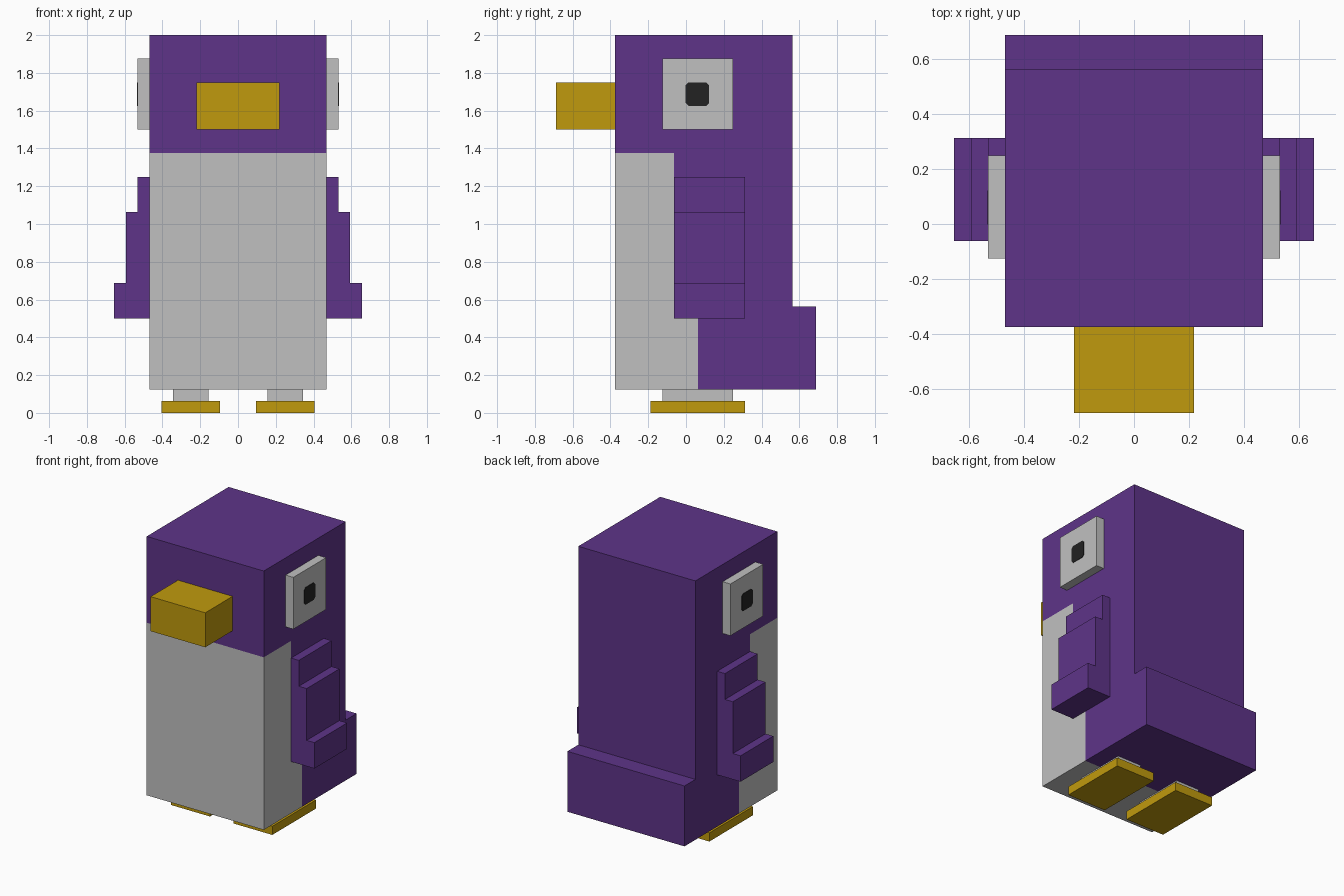
import bpy, bmesh
from mathutils import Vector

cube = bpy.data.objects.get("Cube")
if cube:
    bpy.data.objects.remove(cube, do_unlink=True)


def material(name, rgb):
    m = bpy.data.materials.new(name)
    m.use_nodes = True
    m.diffuse_color = (*rgb, 1)
    m.node_tree.nodes["Principled BSDF"].inputs["Base Color"].default_value = (*rgb, 1)
    return m


PURPLE = material("purple", (0.112, 0.034, 0.25))
GREY = material("light grey", (0.527, 0.527, 0.527))
GOLD = material("gold", (0.527, 0.323, 0.004))
BLACK = material("black", (0.016, 0.016, 0.016))


def finish(name, bm, *mats):
    bmesh.ops.recalc_face_normals(bm, faces=bm.faces)
    mesh = bpy.data.meshes.new(name)
    bm.to_mesh(mesh)
    bm.free()
    for m in mats:
        mesh.materials.append(m)
    obj = bpy.data.objects.new(name, mesh)
    bpy.context.collection.objects.link(obj)
    return obj


def extrude(points, axis, start, end):
    """Prism from a 2D outline, swept along one axis (0 = x, 1 = y)."""
    bm = bmesh.new()
    verts = []
    for a, b in points:
        co = [a, a, b]
        co[axis] = start
        verts.append(bm.verts.new(co))
    face = bm.faces.new(verts)
    new = bmesh.ops.extrude_face_region(bm, geom=[face])["geom"]
    move = Vector((0, 0, 0))
    move[axis] = end - start
    bmesh.ops.translate(bm, vec=move, verts=[v for v in new if isinstance(v, bmesh.types.BMVert)])
    return bm


def box(name, mat, x, y, z):
    outline = [(x[0], z[0]), (x[1], z[0]), (x[1], z[1]), (x[0], z[1])]
    return finish(name, extrude(outline, 1, *y), mat)


# Body with tail step: one side profile, swept across the width
W = 0.469
profile = [(-0.375, 0.125), (0.6875, 0.125), (0.6875, 0.5625),
           (0.5625, 0.5625), (0.5625, 2.0), (-0.375, 2.0)]
bm = extrude(profile, 0, -W, W)
for co, no in (((0, 0, 1.375), (0, 0, 1)), ((0, 0, 0.5), (0, 0, 1)),
               ((0, -0.0625, 0), (0, 1, 0)), ((0, 0.0625, 0), (0, 1, 0))):
    bmesh.ops.bisect_plane(bm, geom=bm.verts[:] + bm.edges[:] + bm.faces[:],
                           plane_co=co, plane_no=no)
# Grey belly: below the head, reaching further back near the floor
for f in bm.faces:
    c = f.calc_center_median()
    limit = 0.0625 if c.z < 0.5 else -0.0625
    f.material_index = int(c.z < 1.375 and c.y < limit)
finish("body", bm, PURPLE, GREY)

# Beak
box("beak", GOLD, (-0.219, 0.219), (-0.6875, -0.375), (1.5, 1.75))

# Paired parts
for side, s in (("left", 1), ("right", -1)):
    # Stepped wing
    wing = [(0.46, 0.5), (0.656, 0.5), (0.656, 0.6875), (0.594, 0.6875),
            (0.594, 1.0625), (0.531, 1.0625), (0.531, 1.25), (0.46, 1.25)]
    finish(side + "_wing", extrude([(s * x, z) for x, z in wing], 1, -0.0625, 0.3125), PURPLE)

    # Eye block with a thin pupil plate, corners clipped
    box(side + "_eye", GREY, (s * 0.46, s * 0.531), (-0.125, 0.25), (1.5, 1.875))
    r, k = 0.0625, 0.047
    octagon = [(-k, -r), (k, -r), (r, -k), (r, k), (k, r), (-k, r), (-r, k), (-r, -k)]
    finish(side + "_pupil", extrude([(0.06 + a, 1.6875 + b) for a, b in octagon],
                                    0, s * 0.529, s * 0.534), BLACK)

    # Leg and foot
    box(side + "_leg", GREY, (s * 0.156, s * 0.344), (-0.125, 0.25), (0.0625, 0.125))
    box(side + "_foot", GOLD, (s * 0.094, s * 0.406), (-0.1875, 0.3125), (0, 0.0625))
